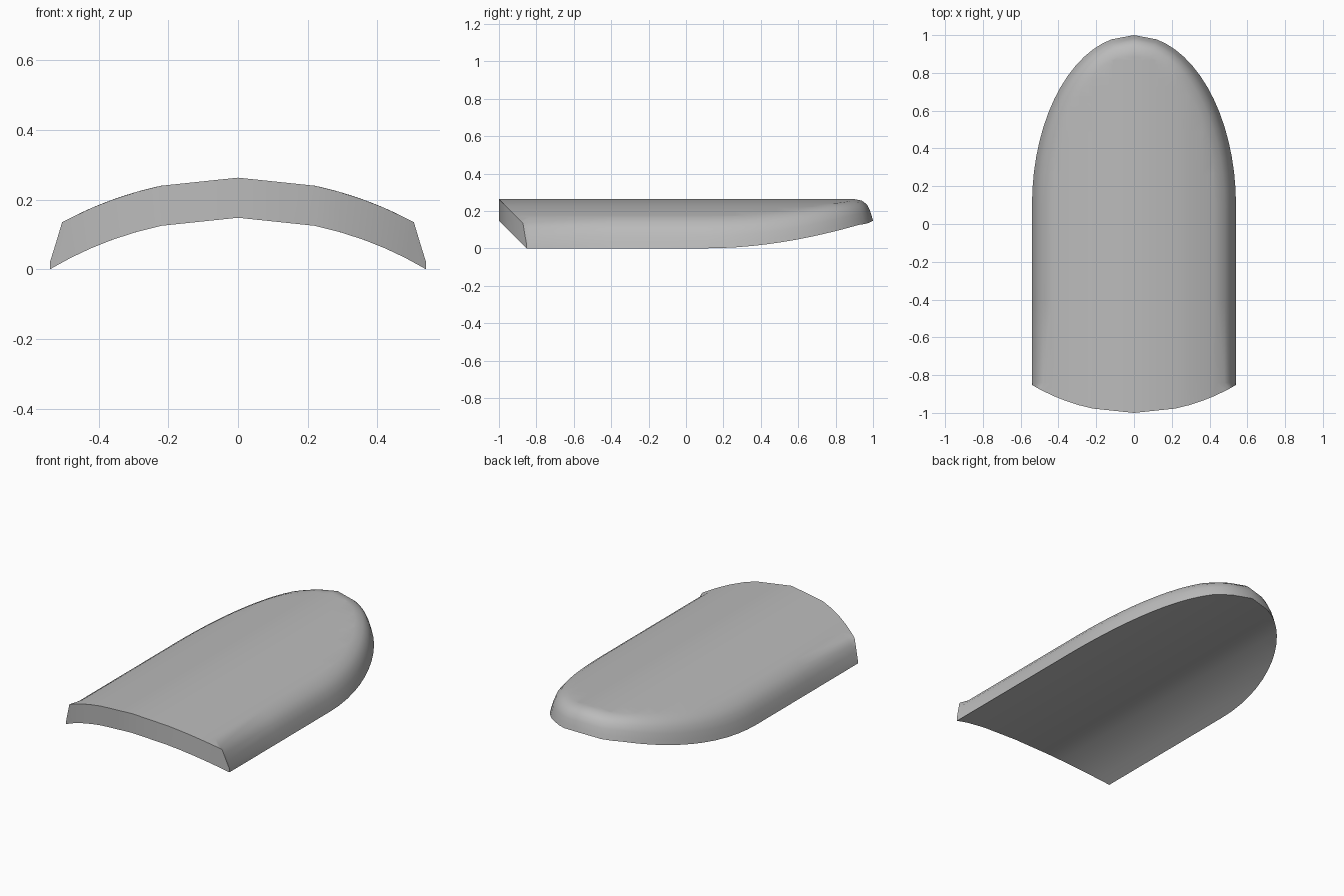
import bpy, bmesh
from math import sin, cos, sqrt, radians
from mathutils import Vector

cube = bpy.data.objects.get("Cube")
if cube:
    bpy.data.objects.remove(cube, do_unlink=True)

HALF, RISE, THICK = 0.54, 0.148, 0.115   # half width, arch height, slab thickness
CREASE = 0.22                            # the arch is straight from centre to here
RADIUS = (HALF**2 + RISE**2) / (2 * RISE)
STATIONS = (0, 0.11, 0.22, 0.29, 0.36, 0.42, 0.48, 1)


def arch(x):
    """Height of the underside at x."""
    if x < CREASE:
        return RISE + (arch(CREASE) - RISE) * x / CREASE
    return RISE - RADIUS + sqrt(RADIUS**2 - x * x)


def front(x):
    return -0.852 - arch(x)


# Half outline: straight side, then a quarter ellipse to the tip, with normals
outline = [(Vector((HALF, y)), Vector((1, 0))) for y in (-0.85, -0.84, -0.4)]
for deg in [i * 5.5 for i in range(15)] + [90]:
    c, s = cos(radians(deg)), sin(radians(deg))
    normal = Vector((c / HALF, s / 0.9)).normalized()
    outline.append((Vector((HALF * c, 0.1 + 0.9 * s)), normal))

# Rim sections as (inset, height): sharp at the front face, rounded elsewhere
sharp = [(0, 0), (0, 0.02), (0.018, 0.068), (0.035, THICK), (0.035, THICK), (0.035, THICK)]
rounded = [(0, 0), (0.007, 0.025), (0.017, 0.056), (0.032, 0.086), (0.06, 0.107), (0.1, THICK)]

bm = bmesh.new()


def vert(x, y, h):
    x = max(x, 0)
    return bm.verts.new((x, y, arch(x) + h))


def skin(grid):
    """Join neighbouring rows of vertices with quads."""
    for a, b in zip(grid, grid[1:]):
        for j in range(len(a) - 1):
            bm.faces.new((a[j], a[j + 1], b[j + 1], b[j]))


def rim_point(i, k):
    d, h = (rounded if i else sharp)[k]
    p = outline[i][0] - outline[i][1] * d
    return p.x, (p.y if i else front(p.x)), h


def sheet(k):
    """Arched sheet filling the rim line k."""
    rows = []
    for i in range(len(outline)):
        w, y, h = rim_point(i, k)
        xs = [min(s, max(w, 0)) for s in STATIONS]
        rows.append([vert(x, y if i else front(x), h) for x in xs])
    skin(rows)
    return rows[0]


# Rim, underside, top and front face
skin([[vert(*rim_point(i, k)) for k in range(6)] for i in range(len(outline))])
skin([sheet(0), sheet(5)])
bmesh.ops.remove_doubles(bm, verts=bm.verts[:], dist=0.0005)
bmesh.ops.dissolve_degenerate(bm, edges=bm.edges[:], dist=0.0002)

# Mirror to the other side and close the small front corners
bmesh.ops.mirror(bm, geom=bm.verts[:] + bm.edges[:] + bm.faces[:], axis='X', merge_dist=0.0005)
bmesh.ops.remove_doubles(bm, verts=bm.verts[:], dist=0.0005)
bmesh.ops.holes_fill(bm, edges=[e for e in bm.edges if e.is_boundary], sides=8)
bmesh.ops.recalc_face_normals(bm, faces=bm.faces[:])

mesh = bpy.data.meshes.new("curved_panel")
bm.to_mesh(mesh)
bm.free()
panel = bpy.data.objects.new("curved_panel", mesh)
bpy.context.collection.objects.link(panel)

grey = bpy.data.materials.new("plain_grey")
grey.use_nodes = True
grey.diffuse_color = (0.5, 0.5, 0.5, 1)
grey.node_tree.nodes["Principled BSDF"].inputs["Base Color"].default_value = (0.5, 0.5, 0.5, 1)
mesh.materials.append(grey)

bpy.ops.object.select_all(action='DESELECT')
panel.select_set(True)
bpy.context.view_layer.objects.active = panel
bpy.ops.object.shade_smooth_by_angle(angle=radians(35))
